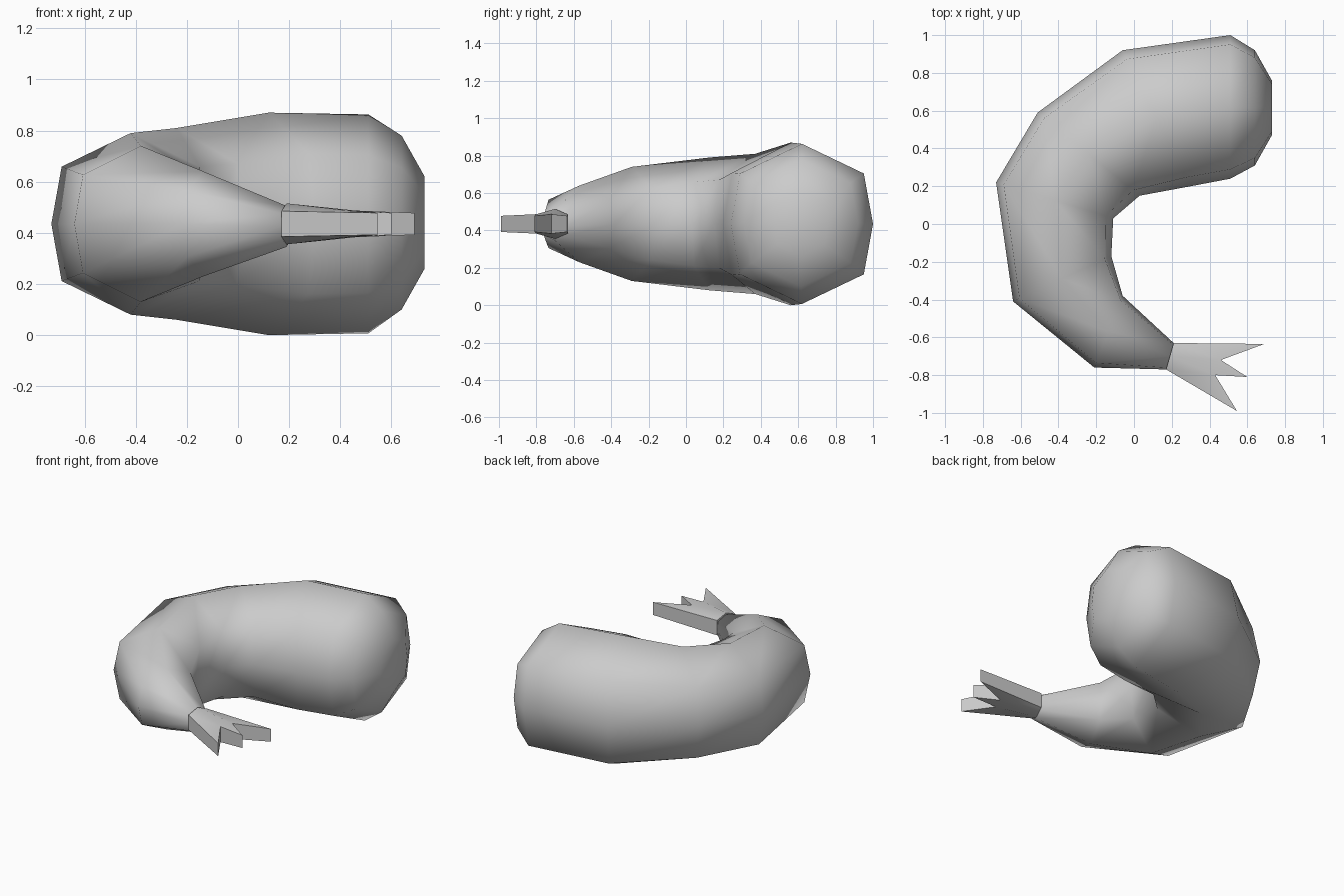
import bpy, bmesh

if "Cube" in bpy.data.objects:
    bpy.data.objects.remove(bpy.data.objects["Cube"])

# cross-section of the body: (across, up) factors of an eight-sided ring
RING = [(1, 0), (.87, .63), (0, 1), (-.87, .63), (-1, 0), (-.87, -.63), (0, -1), (.87, -.63)]

# body stations: inner xy, outer xy, mid height, half height
STATIONS = [
    (.73, .47, .73, .76, .44, .18),
    (.64, .31, .64, .92, .44, .34),
    (.51, .24, .51, 1.0, .435, .428),
    (.30, .20, -.06, .92, .435, .435),
    (.03, .15, -.51, .59, .435, .375),
    (-.11, .03, -.73, .22, .435, .355),
    (-.12, -.17, -.64, -.41, .435, .305),
    (-.06, -.38, -.21, -.76, .435, .205),
    (.21, -.63, .17, -.77, .425, .08),
]


def finish(name, bm, angle=None):
    bmesh.ops.recalc_face_normals(bm, faces=bm.faces)
    mesh = bpy.data.meshes.new(name)
    bm.to_mesh(mesh)
    bm.free()
    ob = bpy.data.objects.new(name, mesh)
    bpy.context.collection.objects.link(ob)
    bpy.ops.object.select_all(action='DESELECT')
    bpy.context.view_layer.objects.active = ob
    ob.select_set(True)
    if angle is None:
        bpy.ops.object.shade_smooth()
    else:
        bpy.ops.object.shade_smooth_by_angle(angle=angle)
    return ob


# curled body
bm = bmesh.new()
rings = []
for ix, iy, ox, oy, z, h in STATIONS:
    cx, cy, dx, dy = (ix + ox) / 2, (iy + oy) / 2, (ox - ix) / 2, (oy - iy) / 2
    rings.append([bm.verts.new((cx + dx * a, cy + dy * a, z + h * u)) for a, u in RING])
for r, s in zip(rings, rings[1:]):
    for i in range(8):
        j = (i + 1) % 8
        bm.faces.new((r[i], r[j], s[j], s[i]))
bm.faces.new(rings[0])
bm.faces.new(rings[-1])
finish("body", bm)

# three-pointed tail fan, thinning from its root to the tips: x, y, half thickness
FAN = [(.17, -.77, .05), (.43, -.80, .05), (.545, -.99, .043), (.43, -.80, .05)]
FAN = [(.21, -.63, .05), (.69, -.635, .043), (.46, -.72, .052), (.60, -.81, .043),
       (.43, -.80, .052), (.545, -.99, .043), (.17, -.77, .05), (.19, -.70, .08)]
bm = bmesh.new()
top = [bm.verts.new((x, y, .435 + h)) for x, y, h in FAN]
low = [bm.verts.new((x, y, .435 - h)) for x, y, h in FAN]
for v in (top, low):
    for tri in ((7, 0, 2), (0, 1, 2), (7, 2, 4), (2, 3, 4), (7, 4, 6), (4, 5, 6)):
        bm.faces.new([v[i] for i in tri])
for i in range(8):
    j = (i + 1) % 8
    bm.faces.new((top[i], top[j], low[j], low[i]))
finish("tail_fan", bm, .7)
